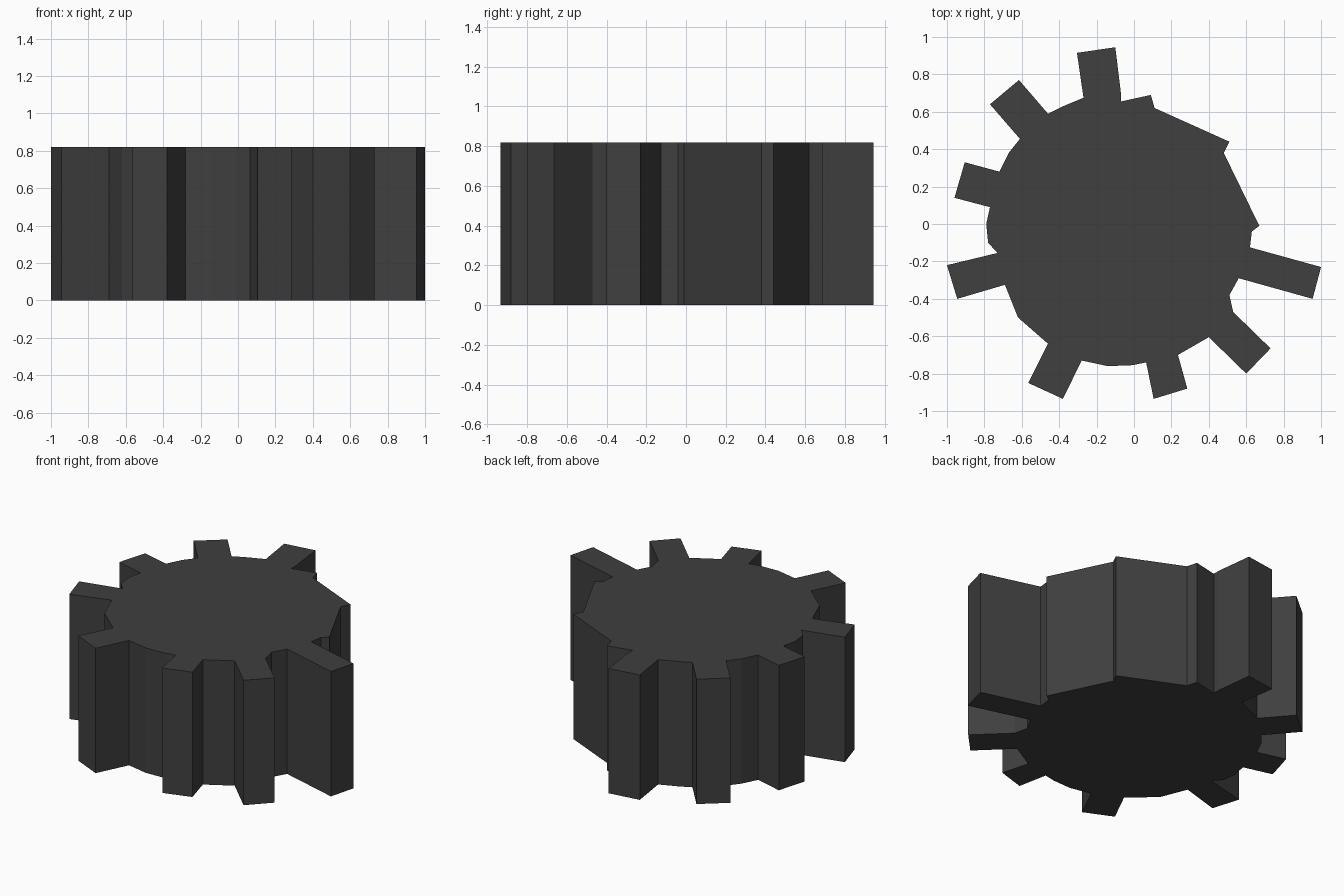
import bpy
import bmesh

if "Cube" in bpy.data.objects:
    bpy.data.objects.remove(bpy.data.objects["Cube"])

HEIGHT = 0.82

# Outline, counter-clockwise: each entry is a run of rim points, then one tooth
# (root, tip, tip, root).
SECTIONS = [
    # worn, stepped rim on the back right, then the back tooth
    ([(0.63, -0.04), (0.67, -0.01), (0.48, 0.38), (0.51, 0.44),
      (0.11, 0.62), (0.09, 0.69), (-0.07, 0.655)],
     [(-0.07, 0.70), (-0.10, 0.945), (-0.305, 0.915), (-0.27, 0.675)]),
    # back left tooth
    ([(-0.39, 0.625)],
     [(-0.46, 0.59), (-0.615, 0.77), (-0.77, 0.64), (-0.61, 0.455)]),
    # upper left tooth
    ([(-0.67, 0.38)],
     [(-0.72, 0.28), (-0.905, 0.33), (-0.96, 0.14), (-0.77, 0.09)]),
    # lower left tooth
    ([(-0.79, 0.0), (-0.78, -0.10)],
     [(-0.73, -0.155), (-1.0, -0.22), (-0.945, -0.40), (-0.69, -0.325)]),
    # front left tooth
    ([(-0.62, -0.50)],
     [(-0.46, -0.64), (-0.565, -0.85), (-0.38, -0.935), (-0.28, -0.73)]),
    # front right tooth
    ([(-0.14, -0.76), (-0.01, -0.755)],
     [(0.065, -0.74), (0.105, -0.935), (0.285, -0.88), (0.235, -0.70)]),
    # lower right tooth
    ([],
     [(0.40, -0.605), (0.60, -0.80), (0.73, -0.665), (0.53, -0.47)]),
    # long right tooth
    ([(0.51, -0.38)],
     [(0.56, -0.29), (0.955, -0.40), (1.0, -0.23), (0.62, -0.125)]),
]


def extrude_outline(name, points, height):
    bm = bmesh.new()
    base = bm.faces.new([bm.verts.new((x, y, 0)) for x, y in points])
    result = bmesh.ops.extrude_face_region(bm, geom=[base], use_keep_orig=True)
    top = [v for v in result["geom"] if isinstance(v, bmesh.types.BMVert)]
    bmesh.ops.translate(bm, verts=top, vec=(0, 0, height))
    # clean triangulated caps and outward faces
    bmesh.ops.triangulate(bm, faces=[f for f in bm.faces if len(f.verts) > 4])
    bmesh.ops.recalc_face_normals(bm, faces=bm.faces)
    mesh = bpy.data.meshes.new(name)
    bm.to_mesh(mesh)
    bm.free()
    obj = bpy.data.objects.new(name, mesh)
    bpy.context.collection.objects.link(obj)
    return obj


# Toothed wheel
outline = [p for rim, tooth in SECTIONS for p in rim + tooth]
wheel = extrude_outline("toothed_wheel", outline, HEIGHT)

# Dark metal
metal = bpy.data.materials.new("dark_metal")
metal.diffuse_color = (0.05, 0.05, 0.05, 1)
metal.use_nodes = True
metal.node_tree.nodes["Principled BSDF"].inputs["Base Color"].default_value = metal.diffuse_color
wheel.data.materials.append(metal)
